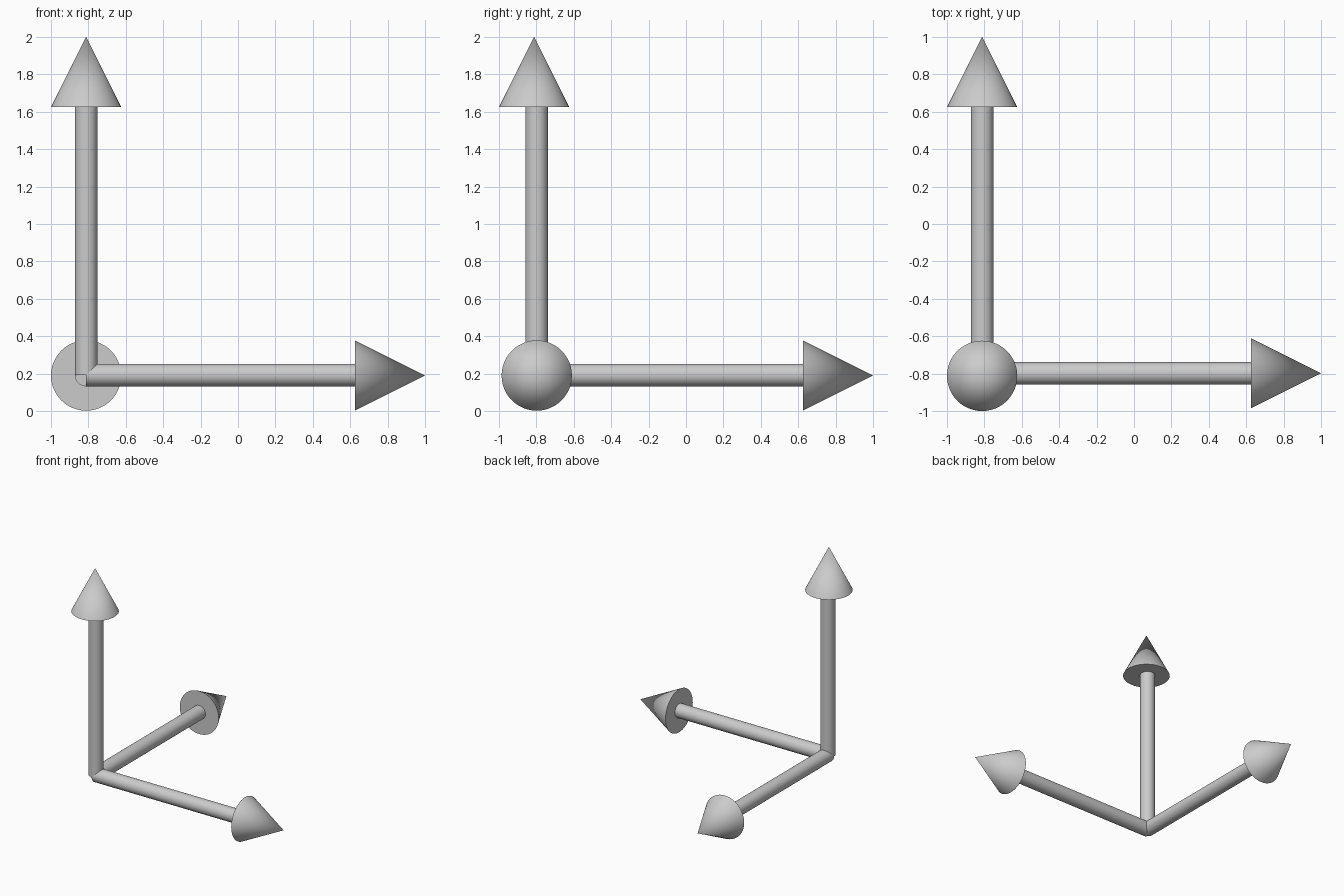
import bpy
from mathutils import Vector

if "Cube" in bpy.data.objects:
    bpy.data.objects.remove(bpy.data.objects["Cube"])

SHAFT_R, HEAD_R, HEAD_LEN = 0.06, 0.188, 0.375


def tapered(name, start, end, r1, r2):
    """Capped cone or cylinder running from start to end."""
    start, end = Vector(start), Vector(end)
    axis = end - start
    bpy.ops.mesh.primitive_cone_add(
        vertices=48, radius1=r1, radius2=r2, depth=axis.length,
        location=(start + end) / 2,
        rotation=axis.to_track_quat('Z', 'Y').to_euler())
    obj = bpy.context.object
    obj.name = name
    bpy.ops.object.shade_smooth_by_angle(angle=0.6)
    return obj


def arrow(name, axis, shaft_start, head_centre, tip):
    """Shaft plus conical head along one axis, ending at coordinate tip."""
    base, point, shaft_end = list(head_centre), list(head_centre), list(shaft_start)
    base[axis] = shaft_end[axis] = tip - HEAD_LEN
    point[axis] = tip
    tapered(name + "_shaft", shaft_start, shaft_end, SHAFT_R, SHAFT_R)
    tapered(name + "_head", base, point, HEAD_R, 0)


# Three arrows meeting at a common corner
corner = (-0.812, -0.799, 0.192)
arrow("right_arrow", 0, corner, (0, -0.798, 0.19), 1.0)
arrow("back_arrow", 1, corner, (-0.812, 0, 0.19), 1.0)
arrow("up_arrow", 2, corner, (-0.812, -0.812, 0), 2.0)
